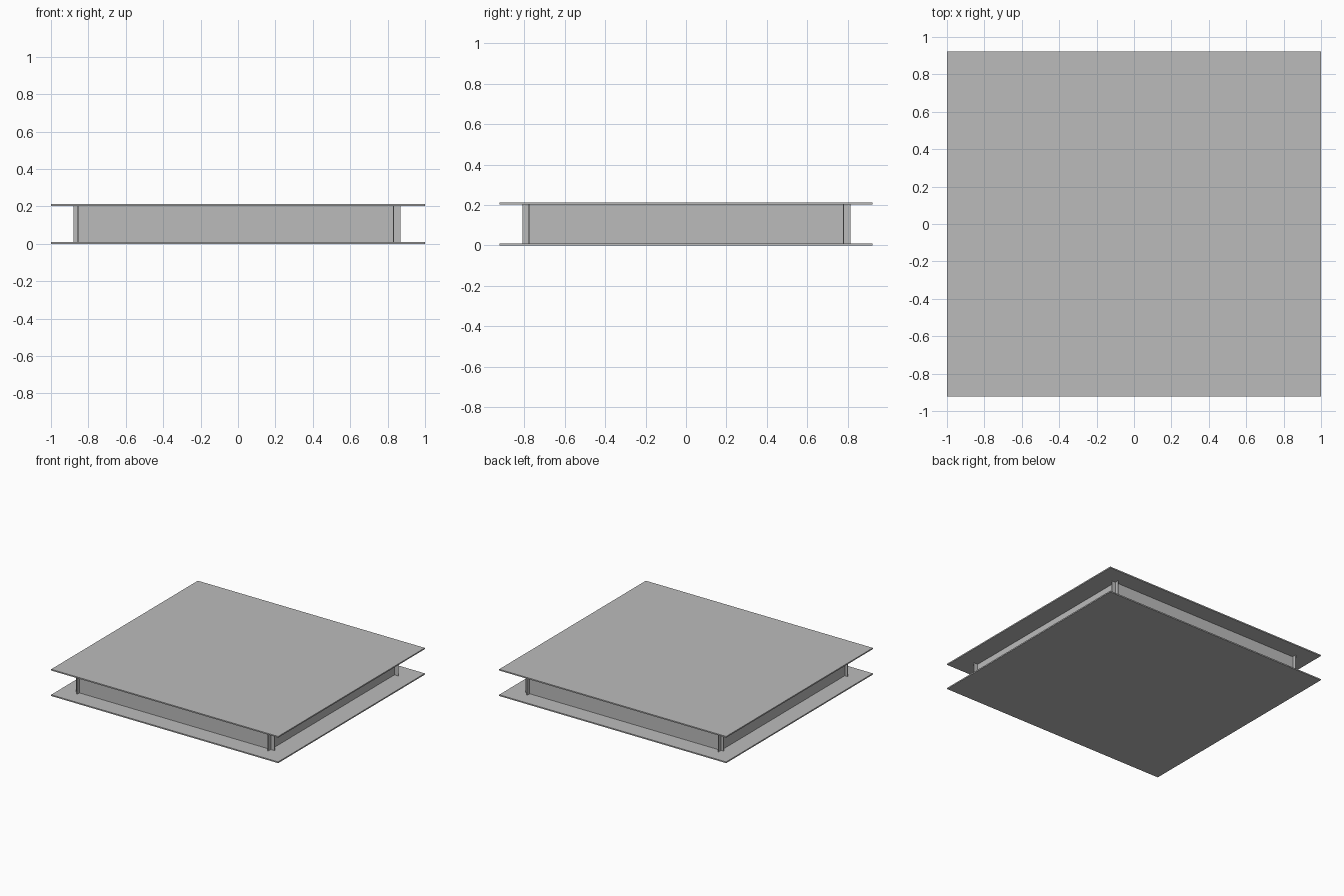
import bpy

if "Cube" in bpy.data.objects:
    bpy.data.objects.remove(bpy.data.objects["Cube"])

grey = bpy.data.materials.new("plain grey")
grey.diffuse_color = (0.5, 0.5, 0.5, 1)
grey.use_nodes = True
grey.node_tree.nodes["Principled BSDF"].inputs["Base Color"].default_value = grey.diffuse_color


def box(name, lo, hi):
    """Axis-aligned box between two corners."""
    centre = [(a + b) / 2 for a, b in zip(lo, hi)]
    bpy.ops.mesh.primitive_cube_add(size=1, location=centre)
    ob = bpy.context.object
    ob.name = name
    ob.scale = [b - a for a, b in zip(lo, hi)]
    bpy.ops.object.transform_apply(location=False, rotation=False, scale=True)
    ob.data.materials.append(grey)
    return ob


PLATE = 0.01            # plate thickness
TOP = 0.213             # overall height
HALF_WALL = 0.003       # half of the wall thickness
Z0, Z1 = PLATE, TOP - PLATE

# Wide thin plates at the bottom and top
box("bottom_plate", (-1, -0.923, 0), (1, 0.923, PLATE))
box("top_plate", (-1, -0.923, Z1), (1, 0.923, TOP))

# Thin walls that cross each other near the corners
for name, y in (("front_wall", -0.777), ("back_wall", 0.78)):
    box(name, (-0.88, y - HALF_WALL, Z0), (0.868, y + HALF_WALL, Z1))
for name, x in (("left_wall", -0.854), ("right_wall", 0.832)):
    box(name, (x - HALF_WALL, -0.81, Z0), (x + HALF_WALL, 0.815, Z1))
